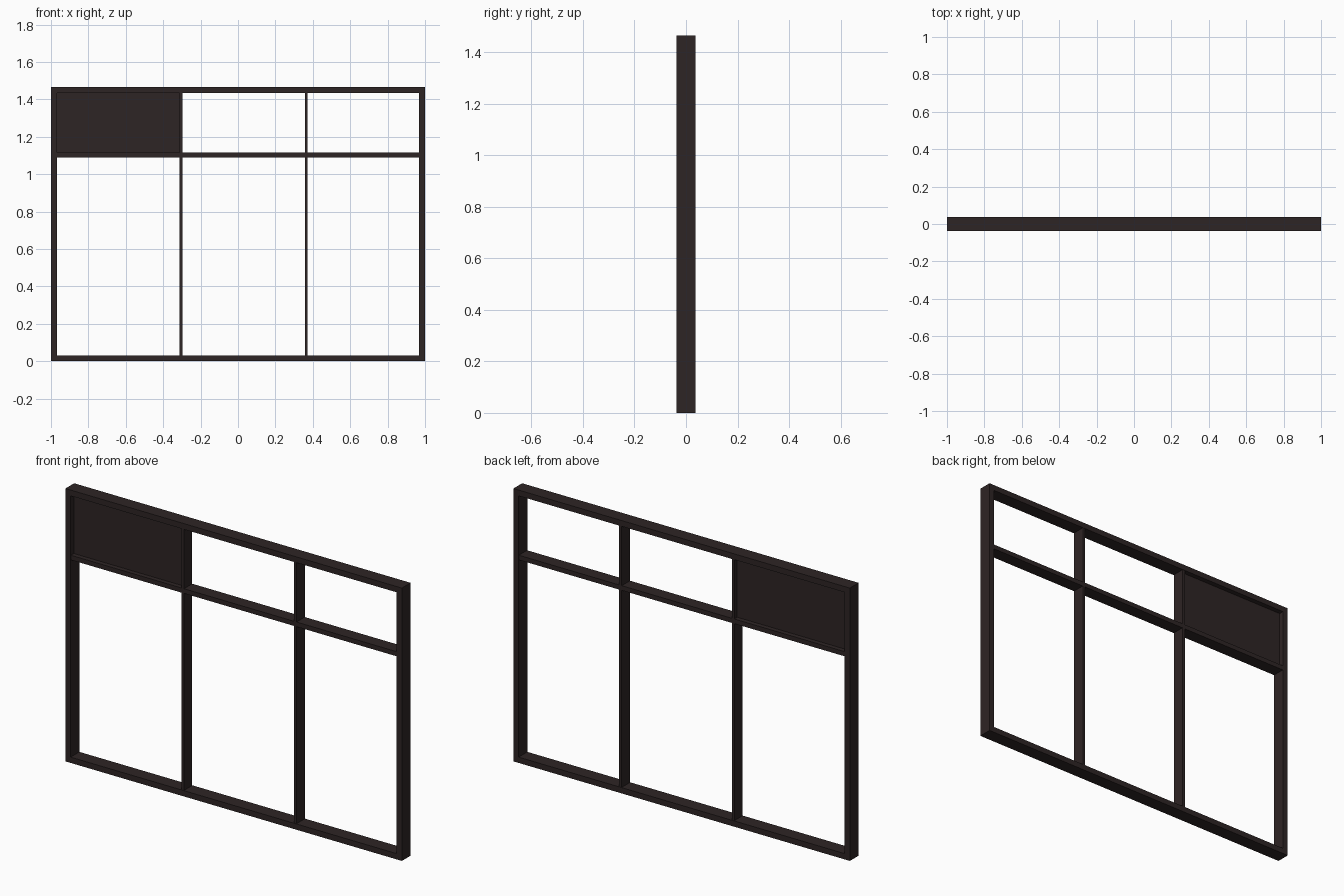
import bpy

if "Cube" in bpy.data.objects:
    bpy.data.objects.remove(bpy.data.objects["Cube"])

# dark brown finish shared by every part
mat = bpy.data.materials.new("dark_brown")
mat.diffuse_color = (0.027, 0.018, 0.018, 1)
mat.use_nodes = True
mat.node_tree.nodes["Principled BSDF"].inputs["Base Color"].default_value = mat.diffuse_color


def box(name, x0, x1, z0, z1, depth):
    """Box spanning x0..x1, z0..z1, centred on y = 0."""
    bpy.ops.mesh.primitive_cube_add(size=1, location=((x0 + x1) / 2, 0, (z0 + z1) / 2))
    ob = bpy.context.object
    ob.name = name
    ob.scale = (x1 - x0, depth, z1 - z0)
    bpy.ops.object.transform_apply(location=False, rotation=False, scale=True)
    ob.data.materials.append(mat)
    return ob


W, H, T, D = 1.0, 1.466, 0.031, 0.074      # half width, height, frame width, depth
INNER = W - T
BAR_Z0, BAR_Z1 = 1.09, 1.115               # transom bar
MULLIONS = (-0.304, 0.365)
M = 0.0075                                 # half mullion width
D2 = 0.070                                 # inner member depth

# outer frame
box("bottom_rail", -INNER, INNER, 0, T, D)
box("top_rail", -INNER, INNER, H - T, H, D)
for side, s in (("left", -1), ("right", 1)):
    a, b = sorted((s * INNER, s * W))
    box(side + "_post", a, b, 0, H, D)

# transom and mullions
box("transom_bar", -INNER, INNER, BAR_Z0, BAR_Z1, D2)
for i, x in enumerate(MULLIONS):
    box(f"lower_mullion_{i}", x - M, x + M, T, BAR_Z0, D2)
    box(f"upper_mullion_{i}", x - M, x + M, BAR_Z1, H - T, D2)

# solid infill panel in the upper left opening
box("infill_panel", -INNER, MULLIONS[0] - M, BAR_Z1, H - T, 0.02)
